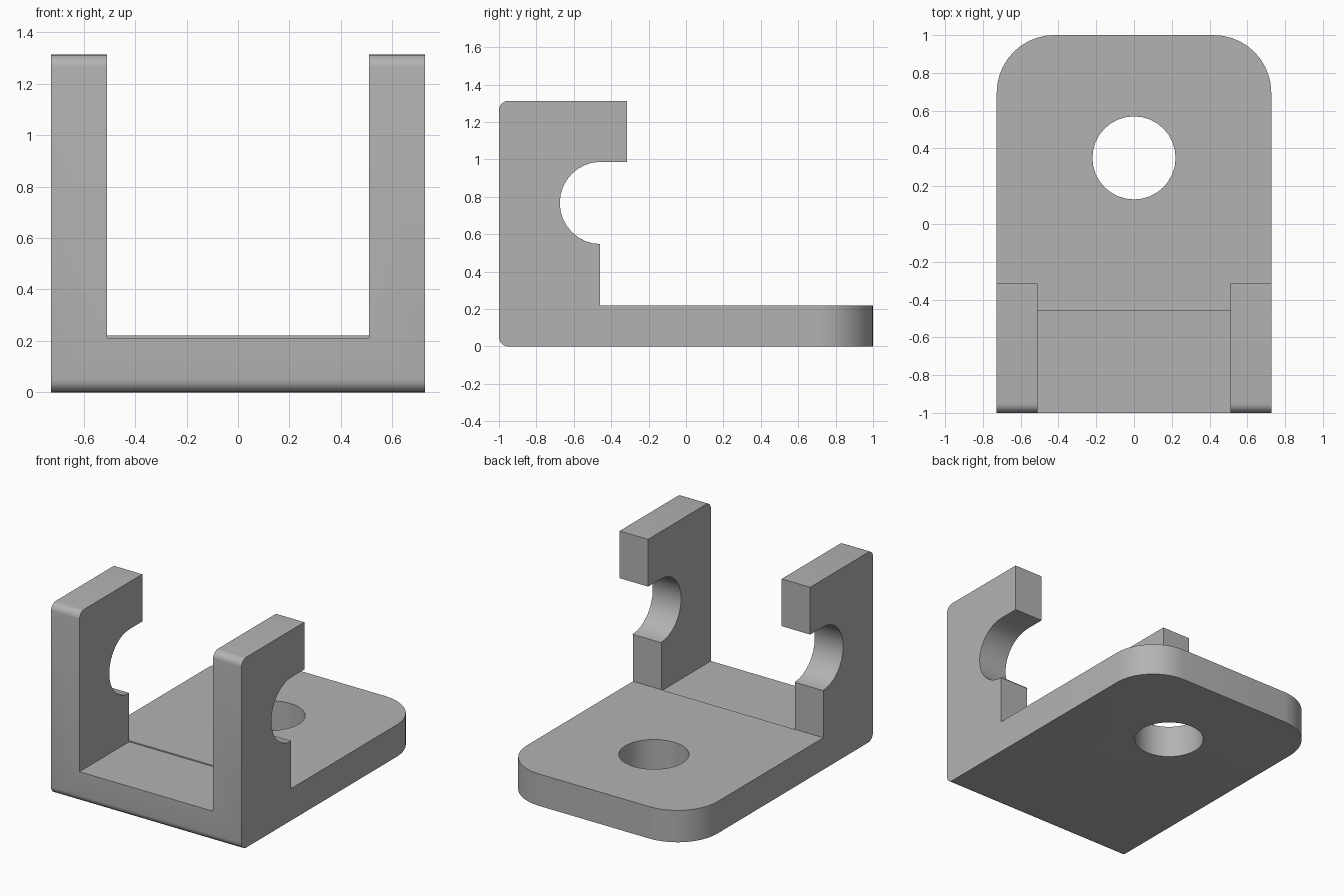
import bpy, bmesh
from math import sin, cos, radians
from mathutils import Vector

cube = bpy.data.objects.get("Cube")
if cube:
    bpy.data.objects.remove(cube, do_unlink=True)

HALF_W, INNER = 0.727, 0.51      # outer and inner faces of the arms
HEIGHT, PLATE = 1.313, 0.22      # arm top and plate top
ARM_BACK, LIP_BACK = -0.46, -0.315
ROUND, CORNER, HOLE_R = 0.05, 0.305, 0.22
SLOT_Z = 0.767

grey = bpy.data.materials.new("plain grey")
grey.use_nodes = True
COLOUR = (0.45, 0.45, 0.45, 1)
grey.diffuse_color = COLOUR
grey.node_tree.nodes["Principled BSDF"].inputs["Base Color"].default_value = COLOUR


def arc(cy, cz, r, start, end, steps):
    angles = [radians(start + (end - start) * i / steps) for i in range(steps + 1)]
    return [(cy + r * cos(a), cz + r * sin(a)) for a in angles]


def extrude_profile(name, points, half_width, rear_radius=0):
    """Extrude a side (y, z) profile across x, optionally rounding the rear corners."""
    bm = bmesh.new()
    face = bm.faces.new([bm.verts.new((-half_width, y, z)) for y, z in points])
    new = bmesh.ops.extrude_face_region(bm, geom=[face])["geom"]
    moved = [g for g in new if isinstance(g, bmesh.types.BMVert)]
    bmesh.ops.translate(bm, verts=moved, vec=Vector((2 * half_width, 0, 0)))
    bmesh.ops.recalc_face_normals(bm, faces=bm.faces)
    if rear_radius:
        rear = [e for e in bm.edges if all(v.co.y > 0.99 for v in e.verts)
                and abs(e.verts[0].co.x - e.verts[1].co.x) < 0.01]
        bmesh.ops.bevel(bm, geom=rear, offset=rear_radius, segments=10,
                        profile=0.5, affect='EDGES')
    mesh = bpy.data.meshes.new(name)
    bm.to_mesh(mesh)
    bm.free()
    obj = bpy.data.objects.new(name, mesh)
    bpy.context.collection.objects.link(obj)
    mesh.materials.append(grey)
    return obj


def cut(target, cutter):
    cutter.hide_render = True
    bpy.context.view_layer.objects.active = target
    mod = target.modifiers.new("cut", 'BOOLEAN')
    mod.operation, mod.solver, mod.object = 'DIFFERENCE', 'EXACT', cutter
    bpy.ops.object.modifier_apply(modifier=mod.name)
    bpy.data.objects.remove(cutter, do_unlink=True)


# Bracket side profile: plate, arm, open round slot and upper lip
profile = [(1, 0), (1, PLATE), (ARM_BACK, PLATE)]
profile += [(ARM_BACK, SLOT_Z - HOLE_R)]
profile += arc(ARM_BACK + 0.005, SLOT_Z, HOLE_R, 270, 90, 16)
profile += [(LIP_BACK, SLOT_Z + HOLE_R), (LIP_BACK, HEIGHT)]
profile += arc(-1 + ROUND, HEIGHT - ROUND, ROUND, 90, 180, 6)
profile += arc(-1 + ROUND, ROUND, ROUND, 180, 270, 6)
bracket = extrude_profile("bracket", profile, HALF_W, CORNER)

# Channel between the arms, leaving a floor slightly below the plate
floor, step = PLATE - 0.008, ARM_BACK + 0.001
channel = [(-1.1, floor), (step, floor), (step, 0.3),
           (-0.2, 0.3), (-0.2, 1.5), (-1.1, 1.5)]
cut(bracket, extrude_profile("channel_cutter", channel, INNER))

# Mounting hole through the plate
bpy.ops.mesh.primitive_cylinder_add(vertices=32, radius=HOLE_R, depth=1,
                                    location=(0, 0.35, 0.1))
hole = bpy.context.object
hole.name = "hole_cutter"
hole.data.materials.append(grey)
cut(bracket, hole)

# Smooth the rounded faces and keep the hard edges
bpy.ops.object.select_all(action='DESELECT')
bracket.select_set(True)
bpy.context.view_layer.objects.active = bracket
bpy.ops.object.shade_smooth_by_angle(angle=radians(30))
